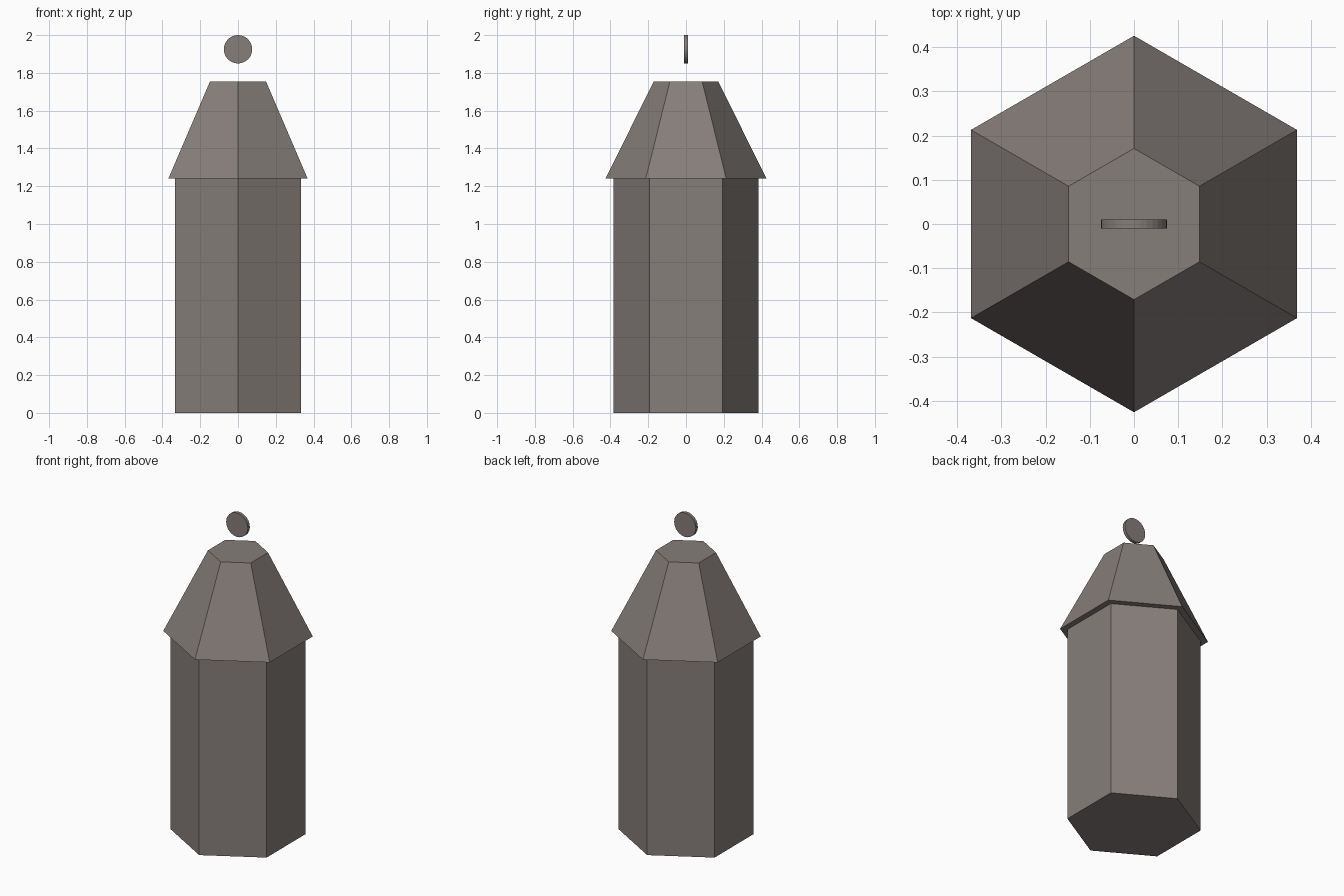
import bpy
from math import pi

# Remove the default cube
if "Cube" in bpy.data.objects:
    bpy.data.objects.remove(bpy.data.objects["Cube"], do_unlink=True)

# Single warm grey stone colour
COLOR = (0.24, 0.21, 0.195, 1.0)
stone = bpy.data.materials.new("warm_grey_stone")
stone.use_nodes = True
stone.diffuse_color = COLOR
bsdf = next(n for n in stone.node_tree.nodes if n.type == 'BSDF_PRINCIPLED')
bsdf.inputs["Base Color"].default_value = COLOR


def frustum(name, sides, r_bottom, r_top, center_z, depth, tilt=0.0):
    """Flat-shaded prism or tapered prism centred on the z axis."""
    bpy.ops.mesh.primitive_cone_add(
        vertices=sides, radius1=r_bottom, radius2=r_top, depth=depth,
        location=(0, 0, center_z), rotation=(tilt, 0, 0))
    obj = bpy.context.object
    obj.name = obj.data.name = name
    obj.data.materials.append(stone)
    return obj


BODY_TOP = 1.24
ROOF_TOP = 1.755

# Hexagonal body with a corner facing the front
frustum("body", 6, 0.384, 0.384, BODY_TOP / 2, BODY_TOP)

# Tapered roof with a slight overhang and a flat top
frustum("roof", 6, 0.426, 0.171, (BODY_TOP + ROOF_TOP) / 2, ROOF_TOP - BODY_TOP)

# Thin upright disc floating above the roof
frustum("finial_disc", 32, 0.075, 0.075, 1.925, 0.02, tilt=pi / 2)
